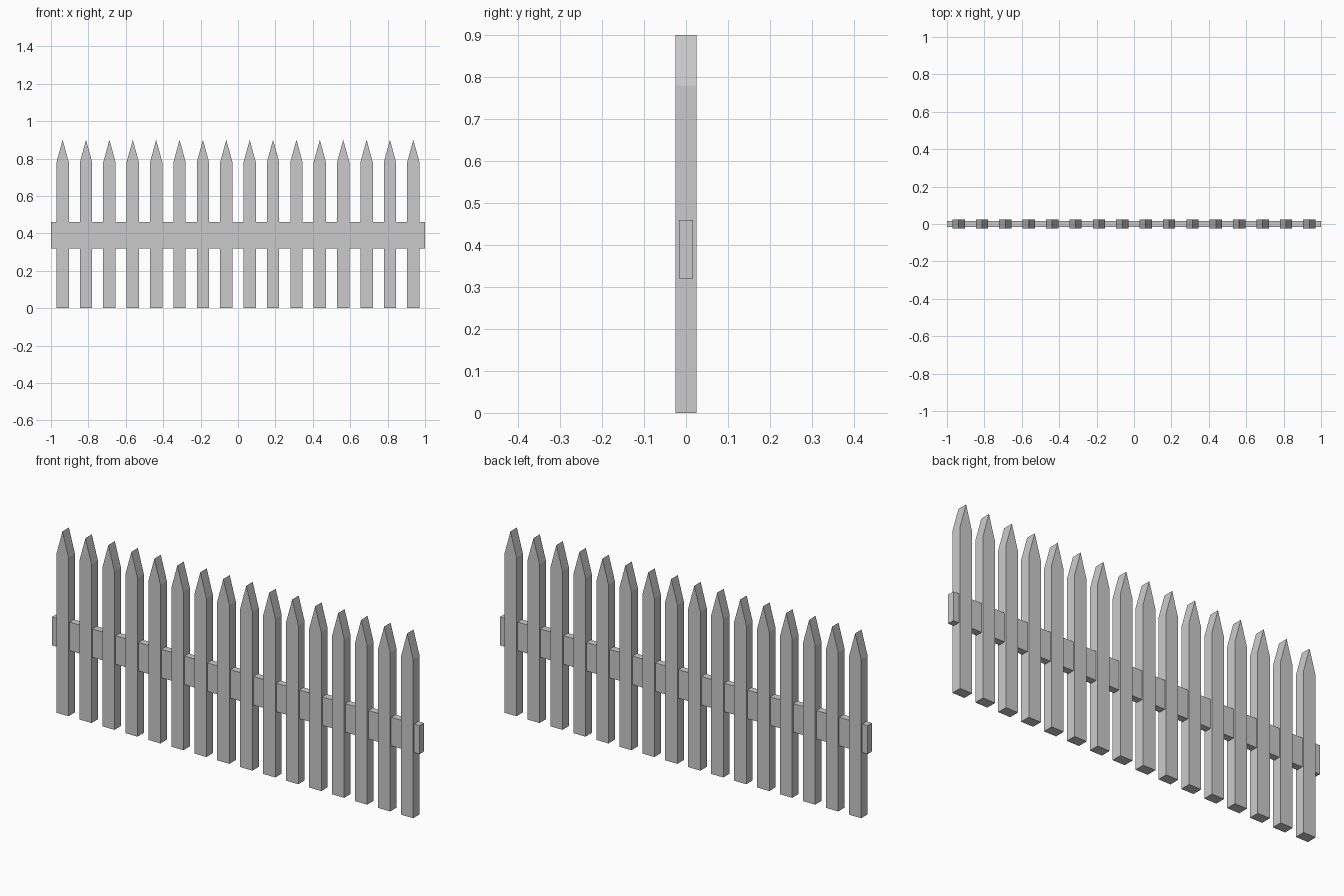
import bpy
import bmesh

cube = bpy.data.objects.get("Cube")
if cube:
    bpy.data.objects.remove(cube, do_unlink=True)

# Plain grey paint
grey = bpy.data.materials.new("light_grey")
grey.use_nodes = True
colour = (0.6, 0.6, 0.6, 1)
grey.diffuse_color = colour
grey.node_tree.nodes["Principled BSDF"].inputs["Base Color"].default_value = colour


def extruded_board(name, outline, depth, x=0.0):
    """Extrude an x-z outline along y, centred on y = 0."""
    bm = bmesh.new()
    face = bm.faces.new([bm.verts.new((px, -depth / 2, pz)) for px, pz in outline])
    new = bmesh.ops.extrude_face_region(bm, geom=[face])["geom"]
    moved = [v for v in new if isinstance(v, bmesh.types.BMVert)]
    bmesh.ops.translate(bm, verts=moved, vec=(0, depth, 0))
    bmesh.ops.recalc_face_normals(bm, faces=bm.faces)
    mesh = bpy.data.meshes.new(name)
    bm.to_mesh(mesh)
    bm.free()
    mesh.materials.append(grey)
    obj = bpy.data.objects.new(name, mesh)
    obj.location.x = x
    bpy.context.collection.objects.link(obj)
    return obj


# Horizontal rail through the pickets
extruded_board("rail", [(-1, 0.32), (1, 0.32), (1, 0.46), (-1, 0.46)], 0.034)

# Row of pointed pickets
COUNT, STEP, HALF = 16, 0.125, 0.033
picket_outline = [(-HALF, 0), (HALF, 0), (HALF, 0.78), (0, 0.9), (-HALF, 0.78)]
for i in range(COUNT):
    extruded_board(f"picket_{i + 1}", picket_outline, 0.05, (i - (COUNT - 1) / 2) * STEP)
